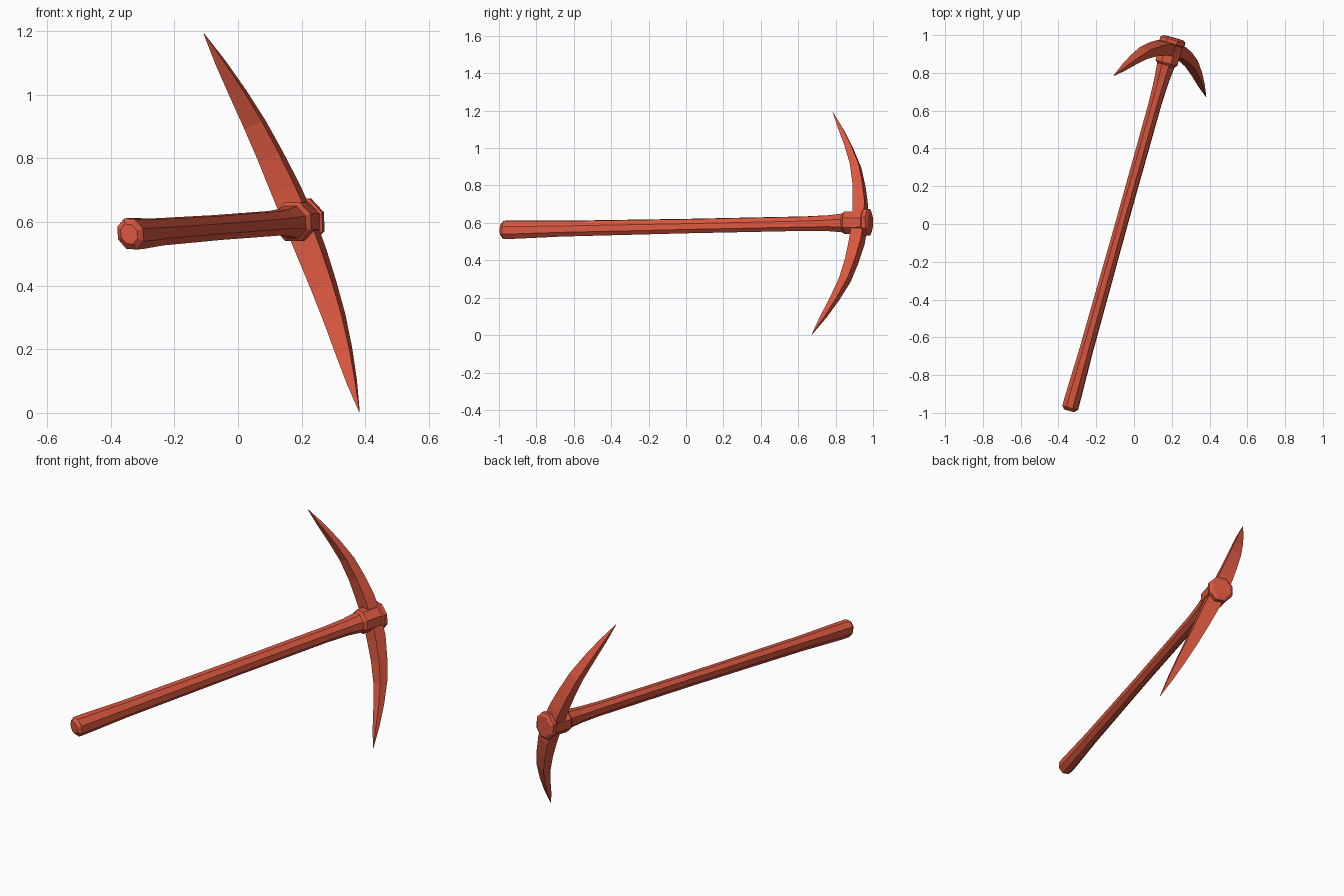
import bpy, bmesh, math
from mathutils import Vector

if "Cube" in bpy.data.objects:
    bpy.data.objects.remove(bpy.data.objects["Cube"])

# Local frame: shaft runs along the handle, span along the blade, side is the blade thickness
ORIGIN = Vector((0.1375, 0.73, 0.598))
SHAFT = Vector((0.269, 0.963, 0.02)).normalized()
SPAN = Vector((-0.372, 0.11, 0.921))
SPAN = (SPAN - SHAFT * SPAN.dot(SHAFT)).normalized()
SIDE = SHAFT.cross(SPAN)

red = bpy.data.materials.new("brick red")
red.diffuse_color = (0.69, 0.095, 0.05, 1)
red.use_nodes = True
red.node_tree.nodes["Principled BSDF"].inputs["Base Color"].default_value = red.diffuse_color


def point(s, a, b):
    return ORIGIN + SHAFT * s + SPAN * a + SIDE * b


def loft(name, rings):
    """Skin a list of equal-sized point rings and close both ends."""
    bm = bmesh.new()
    loops = [[bm.verts.new(p) for p in ring] for ring in rings]
    n = len(loops[0])
    for lo, hi in zip(loops, loops[1:]):
        for i in range(n):
            j = (i + 1) % n
            bm.faces.new((lo[i], lo[j], hi[j], hi[i]))
    bm.faces.new(loops[0][::-1])
    bm.faces.new(loops[-1])
    bmesh.ops.recalc_face_normals(bm, faces=bm.faces)
    mesh = bpy.data.meshes.new(name)
    bm.to_mesh(mesh)
    bm.free()
    mesh.materials.append(red)
    ob = bpy.data.objects.new(name, mesh)
    bpy.context.collection.objects.link(ob)
    return ob


def octagon(s, ra, rb):
    return [point(s, ra * math.cos(k * math.pi / 4), rb * math.sin(k * math.pi / 4))
            for k in range(8)]


# Handle: swollen butt, slim shaft, flare into the head
handle = [(-1.785, 0.034, 0.028), (-1.768, 0.053, 0.044), (-1.70, 0.053, 0.043),
          (-1.45, 0.046, 0.037), (-0.75, 0.042, 0.033), (-0.10, 0.042, 0.035),
          (0.03, 0.046, 0.041), (0.14, 0.058, 0.052)]
loft("handle", [octagon(*r) for r in handle])

# Collar around the blade
collar = [(0.112, 0.05, 0.048), (0.128, 0.066, 0.064), (0.242, 0.066, 0.064)]
loft("collar", [octagon(*r) for r in collar])

# End cap with a bevelled rim
cap = [(0.228, 0.066, 0.064), (0.234, 0.078, 0.072),
       (0.256, 0.078, 0.072), (0.266, 0.060, 0.055)]
loft("end_cap", [octagon(*r) for r in cap])

# Curved blade: (distance from centre, inner edge, outer edge, half thickness)
half = [(0.0, 0.175, 0.240, 0.042), (0.11, 0.168, 0.233, 0.040),
        (0.22, 0.155, 0.210, 0.036), (0.33, 0.130, 0.178, 0.031),
        (0.44, 0.088, 0.125, 0.024), (0.545, 0.040, 0.066, 0.014),
        (0.645, -0.002, 0.0, 0.001)]
sections = [(-a, i, o, b) for a, i, o, b in half[:0:-1]] + half
loft("blade", [[point(i, a, -b), point(i, a, b), point(o, a, b), point(o, a, -b)]
               for a, i, o, b in sections])
